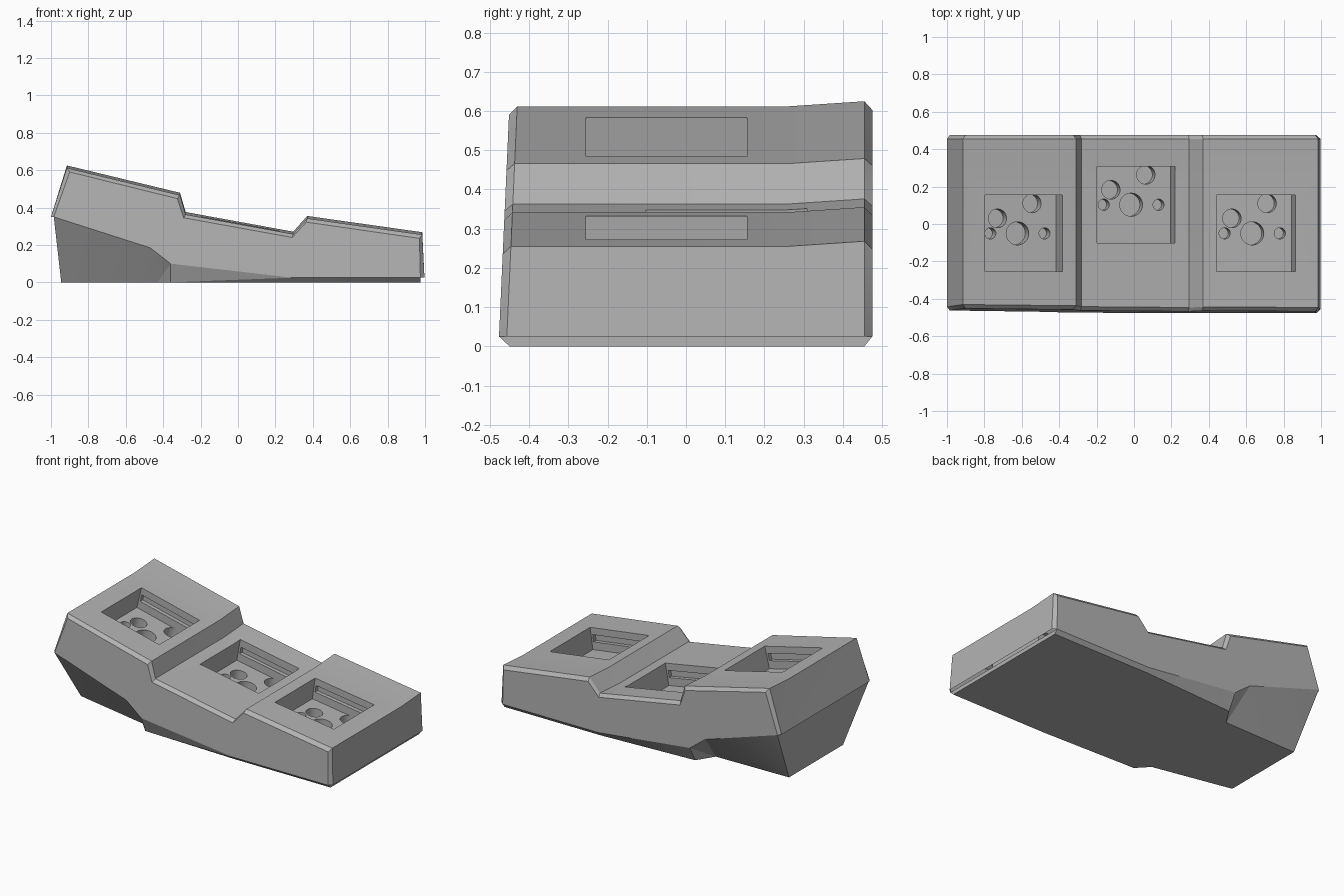
import bpy, bmesh, math
from mathutils import Matrix, Vector

old = bpy.data.objects.get("Cube")
if old:
    bpy.data.objects.remove(old, do_unlink=True)

grey = bpy.data.materials.new("matte_grey")
grey.use_nodes = True
grey.diffuse_color = (0.45, 0.45, 0.45, 1)
grey.node_tree.nodes["Principled BSDF"].inputs["Base Color"].default_value = (0.45, 0.45, 0.45, 1)


def make_object(name, bm):
    bmesh.ops.recalc_face_normals(bm, faces=bm.faces)
    mesh = bpy.data.meshes.new(name)
    bm.to_mesh(mesh)
    bm.free()
    mesh.materials.append(grey)
    obj = bpy.data.objects.new(name, mesh)
    bpy.context.collection.objects.link(obj)
    return obj


# Stepped upper outline, from the tall end to the low end (x, z)
FULL = [(-1, .35), (-.915, .612), (-.31, .466), (-.28, .363),
        (.295, .258), (.37, .342), (.985, .255), (.997, .025)]
INSET = [(-.985, .35), (-.9, .59), (-.325, .448), (-.29, .345),
         (.29, .24), (.365, .322), (.97, .235), (.975, .025)]
# Lower edge of the side walls, between the ends (x, z)
LOWER = [(-.47, .185), (-.36, .1), (.29, .025)]
# Footprint on the ground (x, front y, back y)
GROUND = [(-.945, -.25, .3), (-.43, -.355, .31), (-.36, -.43, .42),
          (.29, -.45, .455), (.975, -.45, .455)]


def front_y(z):
    return -.478 + .045 * z


def build_body():
    bm = bmesh.new()

    def ring(points, y_of, lift=0):
        return [bm.verts.new((x, y_of(z), z + (lift if 0 < i < len(points) - 1 else 0)))
                for i, (x, z) in enumerate(points)]

    rings = [ring(INSET, front_y),
             ring(FULL, lambda z: front_y(z) + .02),
             ring(FULL, lambda z: .26),
             ring(FULL, lambda z: .455, .013),
             ring(INSET, lambda z: .475, .013)]
    # Top surface, chamfers and upright ends
    for a, b in zip(rings, rings[1:]):
        for i in range(len(FULL) - 1):
            bm.faces.new((a[i], a[i + 1], b[i + 1], b[i]))
    # Side walls and the tapering foot below them
    soles = []
    for r, y_of, side in ((rings[0], front_y, 1), (rings[-1], lambda z: .475, 2)):
        lower = [r[0]] + ring(LOWER, y_of) + [r[-1]]
        bm.faces.new(r + lower[-2:0:-1])
        sole = [bm.verts.new((g[0], g[side], 0)) for g in GROUND]
        for i in range(len(sole) - 1):
            bm.faces.new((lower[i], lower[i + 1], sole[i + 1], sole[i]))
        soles.append(sole)
    # Sole and the lower end faces
    bm.faces.new(soles[0] + soles[1][::-1])
    for end in (0, -1):
        bm.faces.new([r[end] for r in rings] + [soles[1][end], soles[0][end]])
    bmesh.ops.triangulate(bm, faces=[f for f in bm.faces if len(f.verts) == 4])
    return make_object("stepped_key_base", bm)


body = build_body()

# Tilted frames centred on each key socket opening
FRAMES = []
for x, y, start in ((-.59, -.05, 1), (.01, .103, 3), (.652, -.05, 5)):
    (x0, z0), (x1, z1) = FULL[start], FULL[start + 1]
    slope = (z1 - z0) / (x1 - x0)
    FRAMES.append(Matrix.Translation((x, y, z0 + slope * (x - x0)))
                  @ Matrix.Rotation(-math.atan(slope), 4, 'Y'))


def boxes(name, sx, sy, low, high):
    bm = bmesh.new()
    for frame in FRAMES:
        place = Matrix.Translation((0, 0, (low + high) / 2)) @ Matrix.Diagonal((sx, sy, high - low, 1))
        bmesh.ops.create_cube(bm, size=1, matrix=frame @ place)
    return make_object(name, bm)


def switch_holes(name):
    bm = bmesh.new()
    for frame in FRAMES:
        for x, y, radius in ((0, 0, .062), (-.11, .08, .05), (.08, .16, .05),
                             (-.149, 0, .03), (.149, 0, .03)):
            bmesh.ops.create_cone(bm, cap_ends=True, segments=32, radius1=radius, radius2=radius,
                                  depth=.1, matrix=frame @ Matrix.Translation((x, y, -.17)))
    return make_object(name, bm)


# Cut the sockets, the clip grooves in their walls and the floor holes
cutters = [boxes("socket_cutter", .425, .41, -.14, .1),
           boxes("clip_groove_cutter", .40, .46, -.09, -.045),
           switch_holes("switch_hole_cutter")]
bpy.context.view_layer.objects.active = body
for cutter in cutters:
    cutter.hide_render = True
    mod = body.modifiers.new(cutter.name, 'BOOLEAN')
    mod.operation, mod.solver, mod.object = 'DIFFERENCE', 'EXACT', cutter
    bpy.ops.object.modifier_apply(modifier=mod.name)
    bpy.data.objects.remove(cutter, do_unlink=True)

bpy.ops.object.select_all(action='DESELECT')
body.select_set(True)
bpy.ops.object.shade_smooth_by_angle(angle=math.radians(20))
